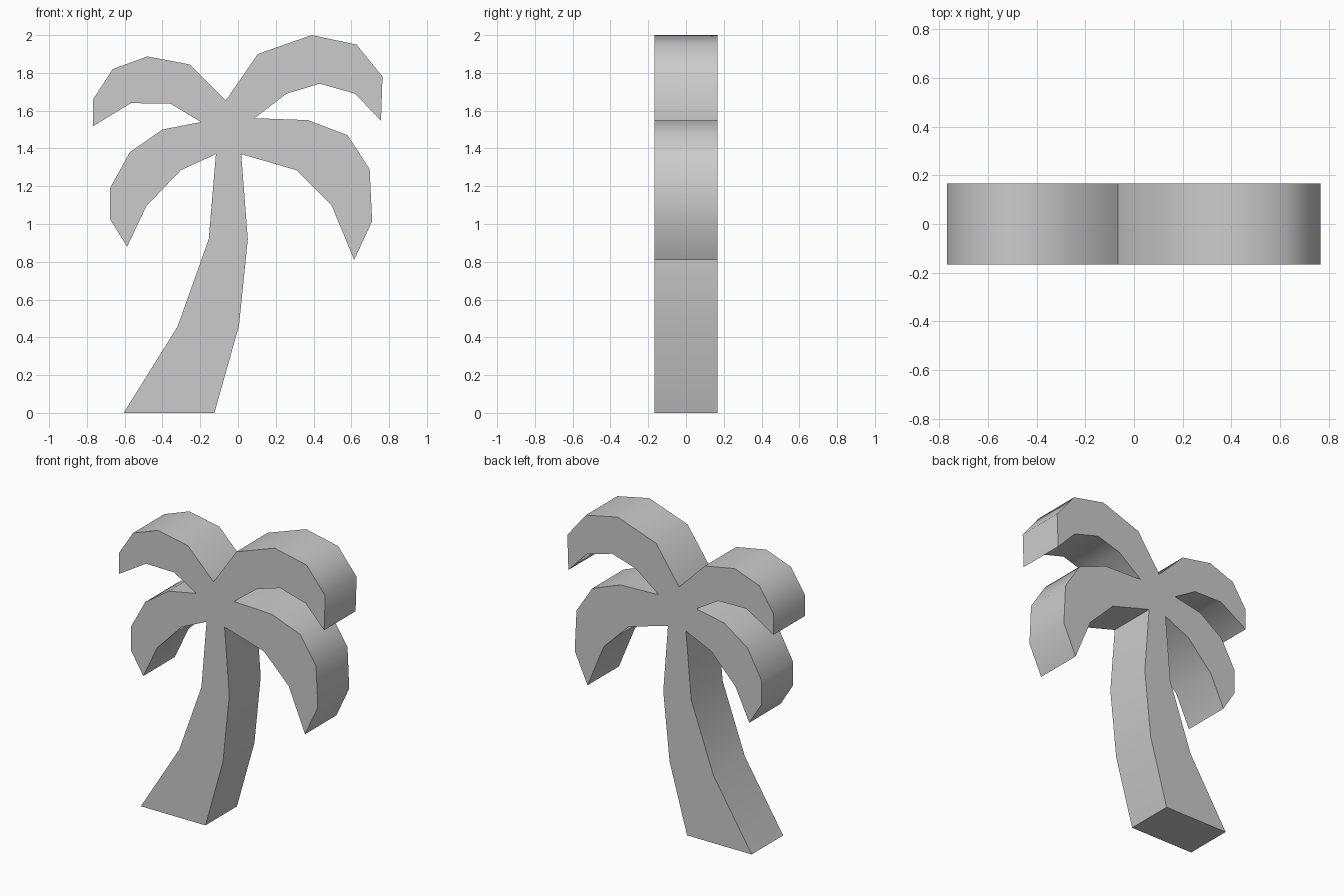
import bpy, bmesh, math

if "Cube" in bpy.data.objects:
    bpy.data.objects.remove(bpy.data.objects["Cube"])

HALF_DEPTH = 0.167

# Front outline (x, z), counter-clockwise, grouped by part of the tree
trunk_right = [(-0.605, 0), (-0.125, 0), (0.005, 0.46), (0.052, 0.92)]
lower_right_frond = [(0.017, 1.37), (0.31, 1.285), (0.495, 1.10), (0.615, 0.81),
                     (0.71, 1.015), (0.697, 1.29), (0.58, 1.47), (0.37, 1.55)]
upper_right_frond = [(0.087, 1.56), (0.257, 1.69), (0.432, 1.743), (0.62, 1.69),
                     (0.757, 1.547), (0.765, 1.78), (0.627, 1.95), (0.39, 2.0),
                     (0.105, 1.90)]
upper_left_frond = [(-0.065, 1.653), (-0.257, 1.845), (-0.48, 1.887), (-0.663, 1.82),
                    (-0.767, 1.66), (-0.767, 1.518), (-0.567, 1.64), (-0.357, 1.637)]
lower_left_frond = [(-0.195, 1.54), (-0.40, 1.50), (-0.573, 1.38), (-0.677, 1.19),
                    (-0.677, 1.025), (-0.587, 0.88), (-0.485, 1.095), (-0.303, 1.285)]
trunk_left = [(-0.117, 1.37), (-0.155, 0.92), (-0.32, 0.457)]

outline = (trunk_right + lower_right_frond + upper_right_frond
           + upper_left_frond + lower_left_frond + trunk_left)


def extrude_outline(name, points, half_depth):
    """Solid slab from a front outline, extruded along y."""
    bm = bmesh.new()
    face = bm.faces.new([bm.verts.new((x, -half_depth, z)) for x, z in points])
    result = bmesh.ops.extrude_face_region(bm, geom=[face], use_keep_orig=True)
    moved = [v for v in result["geom"] if isinstance(v, bmesh.types.BMVert)]
    bmesh.ops.translate(bm, verts=moved, vec=(0, 2 * half_depth, 0))
    bmesh.ops.recalc_face_normals(bm, faces=bm.faces)
    mesh = bpy.data.meshes.new(name)
    bm.to_mesh(mesh)
    bm.free()
    obj = bpy.data.objects.new(name, mesh)
    bpy.context.collection.objects.link(obj)
    return obj


# Trunk and fronds are one continuous slab
tree = extrude_outline("palm_tree", outline, HALF_DEPTH)
bpy.context.view_layer.objects.active = tree
tree.select_set(True)
bpy.ops.object.shade_smooth_by_angle(angle=math.radians(42))
